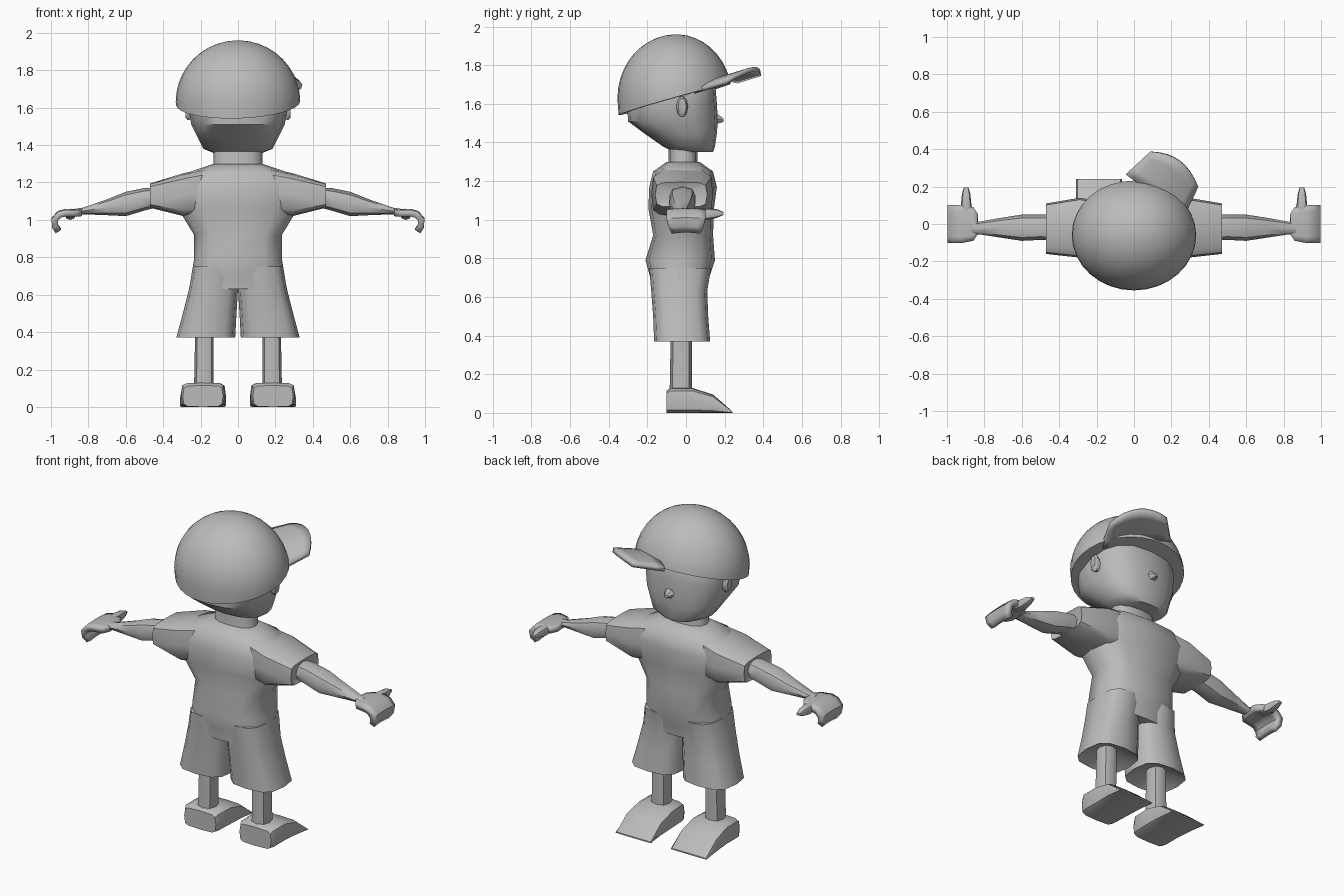
import bpy, bmesh, math
from mathutils import Vector

cube = bpy.data.objects.get("Cube")
if cube:
    bpy.data.objects.remove(cube, do_unlink=True)

grey = bpy.data.materials.new("plain_grey")
grey.use_nodes = True
grey.diffuse_color = (0.5, 0.5, 0.5, 1)
grey.node_tree.nodes["Principled BSDF"].inputs["Base Color"].default_value = (0.5, 0.5, 0.5, 1)


def finish(name, bm, mirror=False, thick=0, angle=45):
    """Turn a bmesh into a shaded object, optionally thickened and mirrored."""
    bmesh.ops.recalc_face_normals(bm, faces=bm.faces[:])
    mesh = bpy.data.meshes.new(name)
    bm.to_mesh(mesh)
    bm.free()
    ob = bpy.data.objects.new(name, mesh)
    bpy.context.collection.objects.link(ob)
    mesh.materials.append(grey)
    if thick:
        mod = ob.modifiers.new("thickness", 'SOLIDIFY')
        mod.thickness = thick
        mod.offset = 0
    if mirror:
        ob.modifiers.new("mirror", 'MIRROR').use_mirror_merge = False
    bpy.ops.object.select_all(action='DESELECT')
    ob.select_set(True)
    bpy.context.view_layer.objects.active = ob
    bpy.ops.object.shade_smooth_by_angle(angle=math.radians(angle))
    return ob


def loft_mesh(axis, rings, n=12, power=2.5):
    """Skin rounded-box rings (t, a_min, a_max, b_min, b_max) along an axis."""
    bm = bmesh.new()
    loops = []
    for t, a0, a1, b0, b1 in rings:
        loop = []
        for i in range(n):
            w = 2 * math.pi * i / n
            c, s = (math.copysign(abs(v) ** (2 / power), v) for v in (math.cos(w), math.sin(w)))
            p = [(a0 + a1) / 2 + c * (a1 - a0) / 2, (b0 + b1) / 2 + s * (b1 - b0) / 2]
            p.insert(axis, t)
            loop.append(bm.verts.new(p))
        loops.append(loop)
    for lo, hi in zip(loops, loops[1:]):
        for i in range(n):
            j = (i + 1) % n
            bm.faces.new((lo[i], lo[j], hi[j], hi[i]))
    bm.faces.new(loops[0])
    bm.faces.new(loops[-1])
    return bm


def loft(name, axis, rings, n=12, power=2.5, mirror=False, angle=45):
    return finish(name, loft_mesh(axis, rings, n, power), mirror, angle=angle)


def sheet(name, nu, nv, point, thick, mirror=False, angle=45):
    """Curved plate from point(u, v), u in -1..1 and v an index."""
    bm = bmesh.new()
    grid = [[bm.verts.new(point(2 * i / nu - 1, j)) for i in range(nu + 1)] for j in range(nv)]
    for a, b in zip(grid, grid[1:]):
        for i in range(nu):
            bm.faces.new((a[i], a[i + 1], b[i + 1], b[i]))
    return finish(name, bm, mirror, thick, angle)


# Shirt body
def sym(z, x, y0, y1):
    return (z, -x, x, y0, y1)


loft("shirt_body", 2, [
    sym(0.63, 0.26, -0.18, 0.11), sym(0.70, 0.25, -0.185, 0.12),
    sym(0.79, 0.235, -0.21, 0.15), sym(0.92, 0.235, -0.17, 0.14),
    sym(1.06, 0.32, -0.195, 0.145), sym(1.17, 0.33, -0.19, 0.16),
    sym(1.25, 0.28, -0.17, 0.14), sym(1.30, 0.13, -0.10, 0.07)], power=2.8)

# Sleeves
loft("sleeves", 0, [
    (0.10, -0.14, 0.11, 1.04, 1.29), (0.29, -0.18, 0.14, 1.02, 1.25),
    (0.47, -0.16, 0.11, 1.065, 1.195), (0.455, -0.11, 0.06, 1.08, 1.17)],
    power=4.5, mirror=True)

# Shorts legs, with the hem turned in towards the leg
loft("shorts_legs", 2, [
    (0.42, 0.12, 0.24, -0.09, 0.04), (0.37, 0.015, 0.33, -0.165, 0.125),
    (0.50, 0.008, 0.295, -0.17, 0.115), (0.63, 0.0, 0.262, -0.18, 0.11),
    (0.75, 0.0, 0.24, -0.19, 0.13)], power=3, mirror=True)

# Legs and shoes
loft("legs", 2, [(0.10, 0.13, 0.235, -0.085, 0.03), (0.36, 0.13, 0.23, -0.08, 0.03),
                 (0.44, 0.13, 0.23, -0.08, 0.03)], n=8, mirror=True)
loft("shoes", 1, [
    (-0.10, 0.08, 0.295, 0, 0.115), (-0.08, 0.07, 0.305, 0, 0.13),
    (0.03, 0.065, 0.305, 0, 0.13), (0.14, 0.065, 0.31, 0, 0.095),
    (0.24, 0.065, 0.31, 0, 0.008)], power=5, mirror=True)

# Arms
loft("arms", 0, [
    (0.42, -0.09, 0.05, 1.07, 1.175), (0.50, -0.085, 0.05, 1.05, 1.17),
    (0.60, -0.09, 0.05, 1.02, 1.15), (0.70, -0.075, 0.035, 1.025, 1.11),
    (0.83, -0.055, 0.012, 1.03, 1.065), (0.87, -0.06, 0.03, 1.02, 1.06)],
    n=8, power=2.3, mirror=True)

# Curled hands: x, z and half width along the palm
palm = [(0.835, 1.043, 0.05), (0.86, 1.04, 0.088), (0.92, 1.042, 0.10), (0.955, 1.033, 0.10),
        (0.98, 1.005, 0.10), (0.978, 0.97, 0.09), (0.96, 0.943, 0.075)]
sheet("hands", 6, len(palm),
      lambda u, j: (palm[j][0], u * palm[j][2], palm[j][1] - 0.006 * u * u), 0.035, True)
loft("thumbs", 1, [
    (0.04, 0.86, 0.93, 1.015, 1.055), (0.11, 0.87, 0.925, 1.0, 1.06),
    (0.16, 0.875, 0.92, 1.01, 1.055), (0.195, 0.885, 0.91, 1.025, 1.04)], n=8, mirror=True)

# Neck and head
loft("neck", 2, [sym(1.25, 0.145, -0.10, 0.07), sym(1.30, 0.13, -0.09, 0.06),
                 sym(1.42, 0.13, -0.09, 0.06)])
loft("head", 2, [
    sym(1.35, 0.11, -0.06, 0.14), sym(1.38, 0.185, -0.12, 0.15), sym(1.45, 0.22, -0.22, 0.16),
    sym(1.51, 0.25, -0.30, 0.165), sym(1.60, 0.265, -0.305, 0.16),
    sym(1.72, 0.26, -0.29, 0.15), sym(1.78, 0.20, -0.22, 0.10)], n=16, power=2.5)
loft("nose", 1, [(0.14, -0.045, 0.045, 1.485, 1.57), (0.195, -0.012, 0.012, 1.505, 1.525)],
     n=6, power=2)

# Ears
loft("ears", 0, [
    (0.24, -0.045, 0.005, 1.54, 1.62), (0.268, -0.05, 0.01, 1.53, 1.64),
    (0.282, -0.04, 0.0, 1.545, 1.63)], n=10, power=2, mirror=True)

# Cap dome, trimmed along a tilted rim
rings = [sym(1.48, 0.32, -0.345, 0.235)]
for k in range(11):
    a = math.radians(8.8 * k)
    r = math.cos(a)
    rings.append(sym(1.63 + 0.33 * math.sin(a), 0.333 * r, -0.05 - 0.305 * r, -0.05 + 0.29 * r))
bm = loft_mesh(2, rings, n=32, power=2)


def rim(x, y):
    return 1.64 + 0.28 * y + 0.03 * x


bmesh.ops.bisect_plane(bm, geom=bm.verts[:] + bm.edges[:] + bm.faces[:],
                       plane_co=(0, 0, rim(0, 0)), plane_no=(-0.03, -0.28, 1), clear_inner=True)
bmesh.ops.holes_fill(bm, edges=[e for e in bm.edges if e.is_boundary])
finish("cap_dome", bm)

# Cap brim, turned to one side
out = Vector((0.59, 0.81))
side = Vector((0.81, -0.59))


def brim(u, j):
    v = j / 4
    p = out * (0.19 + v * (0.225 - 0.05 * u * u)) + side * u * (0.19 - 0.035 * v)
    return (p.x, p.y, rim(p.x, p.y) + 0.005 + 0.03 * (1 - u * u))


sheet("cap_brim", 8, 5, brim, 0.025)
